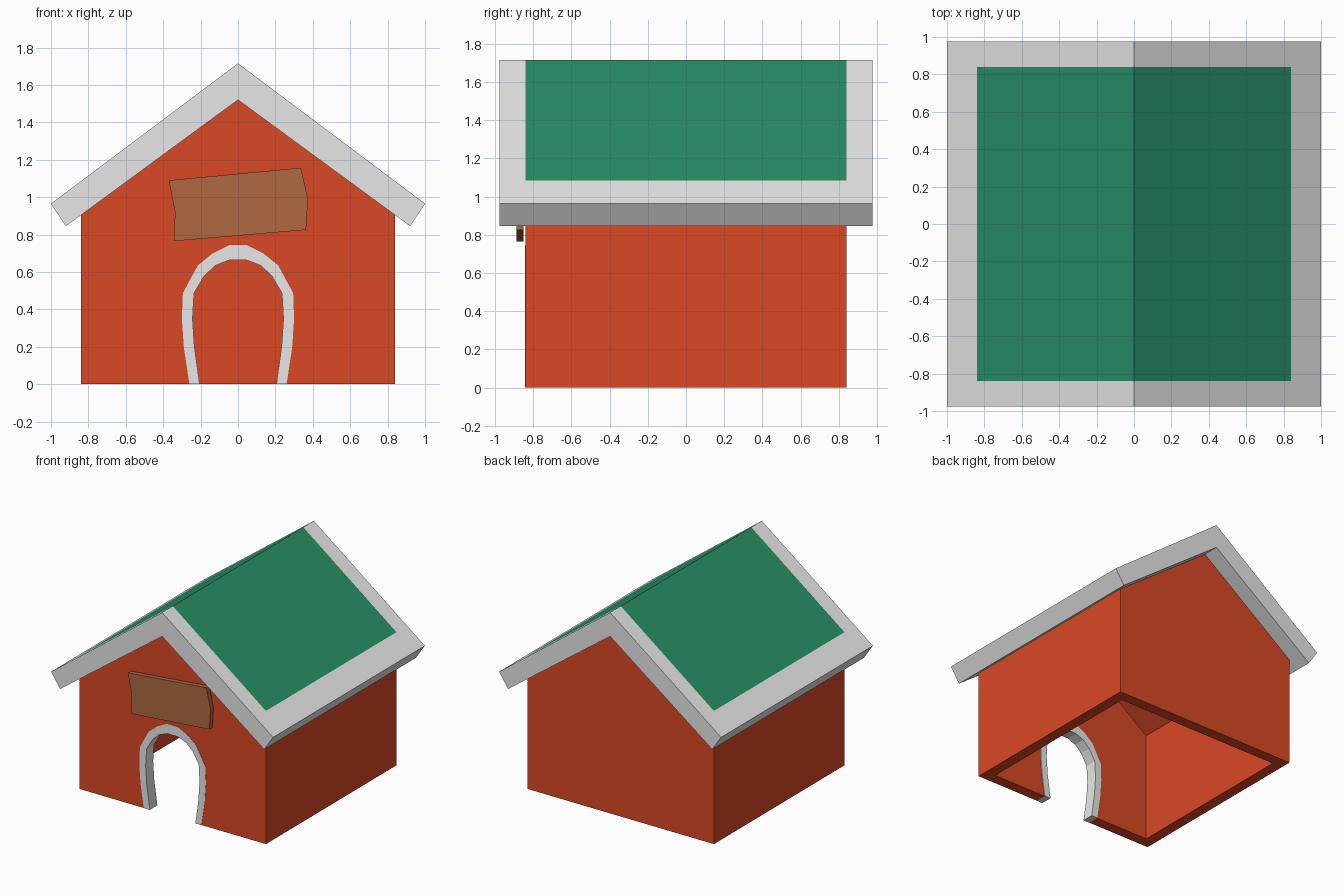
import bpy, bmesh
from mathutils import Vector

if "Cube" in bpy.data.objects:
    bpy.data.objects.remove(bpy.data.objects["Cube"])


def material(name, rgb):
    m = bpy.data.materials.new(name)
    m.diffuse_color = (*rgb, 1)
    m.use_nodes = True
    m.node_tree.nodes["Principled BSDF"].inputs["Base Color"].default_value = m.diffuse_color
    return m


RED = material("orange red", (0.70, 0.065, 0.018))
WHITE = material("off white", (0.80, 0.80, 0.80))
GREEN = material("roof green", (0.021, 0.275, 0.133))
BROWN = material("wood brown", (0.43, 0.14, 0.055))


def mirrored(half):
    """Complete a right-hand half profile, listed bottom to top, on the left."""
    return half + [(-x, z) for x, z in reversed(half) if x > 0]


def prism(name, profile, y0, y1, mat):
    """Extrude an x-z profile from y0 to y1."""
    bm = bmesh.new()
    face = bm.faces.new([bm.verts.new((x, y0, z)) for x, z in profile])
    ext = bmesh.ops.extrude_face_region(bm, geom=[face])
    verts = [v for v in ext["geom"] if isinstance(v, bmesh.types.BMVert)]
    bmesh.ops.translate(bm, verts=verts, vec=(0, y1 - y0, 0))
    bmesh.ops.recalc_face_normals(bm, faces=bm.faces)
    mesh = bpy.data.meshes.new(name)
    bm.to_mesh(mesh)
    bm.free()
    mesh.materials.append(mat)
    ob = bpy.data.objects.new(name, mesh)
    bpy.context.collection.objects.link(ob)
    return ob


def cut(ob, cutter):
    """Subtract the cutter, then discard it."""
    cutter.hide_render = True
    mod = ob.modifiers.new("cut", 'BOOLEAN')
    mod.operation, mod.solver, mod.object = 'DIFFERENCE', 'EXACT', cutter
    bpy.context.view_layer.objects.active = ob
    bpy.ops.object.modifier_apply(modifier=mod.name)
    bpy.data.objects.remove(cutter)


# Arch outlines
outer = [(0.26, 0), (0.29, 0.2), (0.30, 0.35), (0.295, 0.487),
         (0.215, 0.635), (0.135, 0.70), (0.048, 0.743)]
inner = [(0.205, 0), (0.233, 0.2), (0.243, 0.35), (0.235, 0.487),
         (0.18, 0.58), (0.12, 0.635), (0.048, 0.663)]

# Hollow walls, open underneath, with an arched doorway
walls = prism("walls", mirrored([(0.84, 0), (0.84, 0.905), (0, 1.522)]), -0.84, 0.84, RED)
cut(walls, prism("room_cutter", mirrored([(0.75, -0.2), (0.75, 0.905), (0, 1.455)]),
                 -0.75, 0.75, RED))
cut(walls, prism("door_cutter", mirrored([(0.255, -0.1)] + outer), -1.0, -0.6, RED))

# Door frame: outer arch followed by inner arch in reverse
prism("door_frame", mirrored(outer) + mirrored(inner)[::-1], -0.842, -0.745, WHITE)

# Crooked sign board
prism("sign_board", [(-0.37, 1.09), (0.337, 1.157), (0.374, 0.99),
                     (0.364, 0.825), (-0.342, 0.765), (-0.337, 0.92)],
      -0.888, -0.85, BROWN)

# Roof: one folded slab, with a green panel cut into its upper faces
roof_profile = [(-1, 0.965), (-0.92, 0.845), (0, 1.52), (0.92, 0.845), (1, 0.965), (0, 1.715)]
roof = prism("roof", roof_profile, -0.977, 0.977, WHITE)
roof.data.materials.append(GREEN)
bm = bmesh.new()
bm.from_mesh(roof.data)
for axis in ((1, 0, 0), (0, 1, 0)):
    for s in (-0.84, 0.84):
        bmesh.ops.bisect_plane(bm, geom=bm.verts[:] + bm.edges[:] + bm.faces[:],
                               plane_co=Vector(axis) * s, plane_no=axis)
for f in bm.faces:
    c = f.calc_center_median()
    if f.normal.z > 0.5 and abs(c.x) < 0.84 and abs(c.y) < 0.84:
        f.material_index = 1
bm.to_mesh(roof.data)
bm.free()
